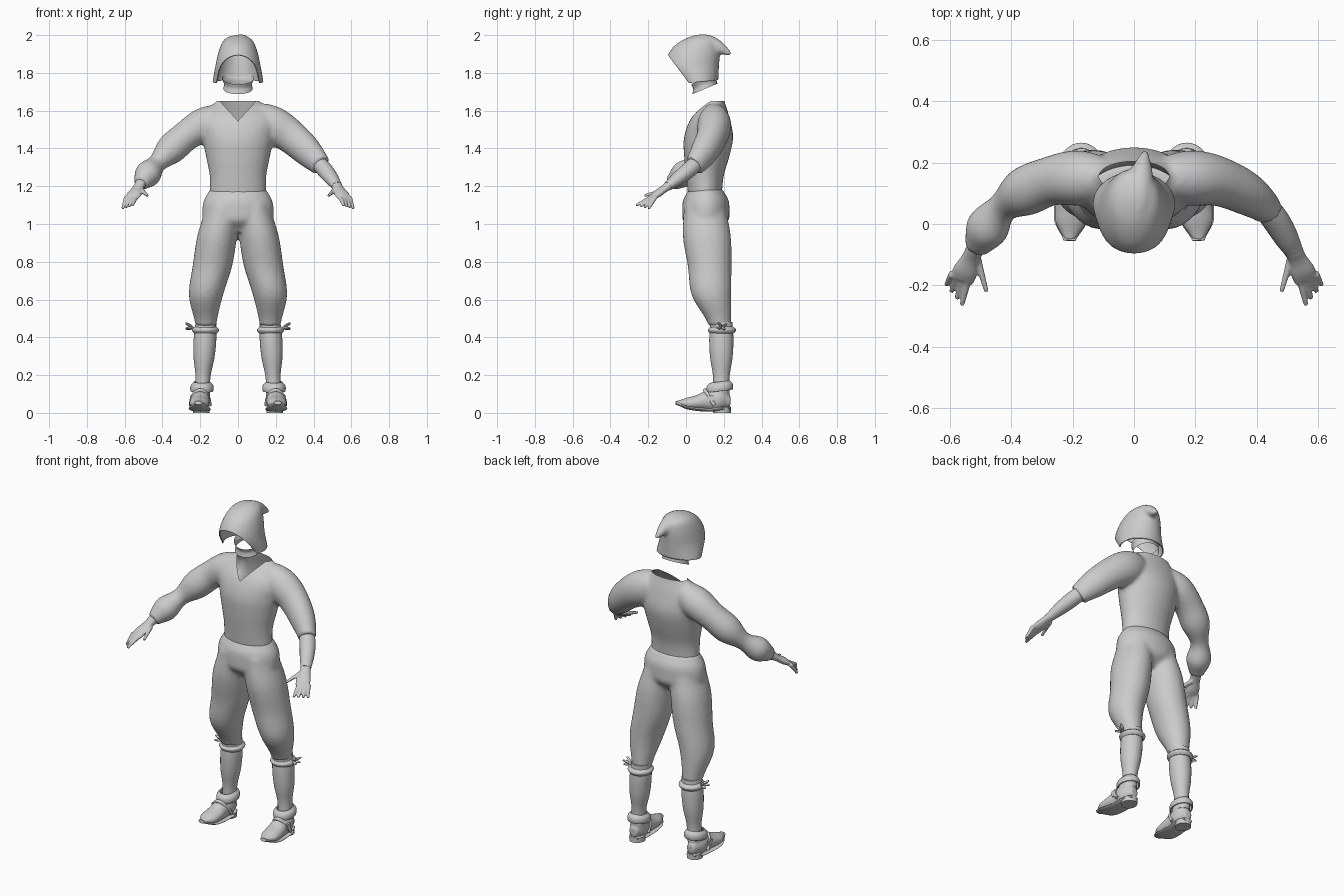
import bpy, bmesh, math
from mathutils import Vector, Matrix

cube = bpy.data.objects.get("Cube")
if cube:
    bpy.data.objects.remove(cube, do_unlink=True)

GREY = (0.6, 0.6, 0.6, 1)
mat = bpy.data.materials.new("plain grey")
mat.use_nodes = True
mat.diffuse_color = GREY
mat.node_tree.nodes["Principled BSDF"].inputs["Base Color"].default_value = GREY


def lerp(start, end):
    """Straight change from start to end, as a function of t in 0..1."""
    return lambda t: start + (end - start) * t


def curve(*keys):
    """Smooth change through evenly spaced numbers or points."""
    last = len(keys) - 1

    def value(t):
        s = min(max(t, 0), 1) * last
        i = min(int(s), last - 1)
        u = s - i
        before, start, end, after = keys[max(i - 1, 0)], keys[i], keys[i + 1], keys[min(i + 2, last)]
        bend = 2 * before - 5 * start + 4 * end - after
        twist = 3 * (start - end) + after - before
        return start + 0.5 * u * (end - before + u * (bend + u * twist))
    return value


def points(*rows):
    return curve(*[Vector(row) for row in rows])


def path(x, y, z):
    return lambda t: Vector((x(t), y(t), z(t)))


def const(value):
    return lambda t: value


def more(profile, extra):
    return lambda t: profile(t) + extra


def section(whole, start, end, side=1):
    """Stretch of a path, optionally reflected to the other side."""
    flip = Matrix.Diagonal((side, 1, 1))
    return lambda t: flip @ whole(start + (end - start) * t)


def tube(bm, spine, width, depth, level=False, tilt=0, caps=True, sides=28, steps=20):
    """Oval rings along a spine, either level (with a tilt to the back) or square to it."""
    rings = []
    for i in range(steps + 1):
        t = i / steps
        u, v = Vector((1, 0, 0)), Vector((0, 1, tilt))
        if not level:
            along = (spine(t + 0.01) - spine(t - 0.01)).normalized()
            u = along.cross(Vector((0, 0, 1))).normalized()
            v = u.cross(along)
        u, v = u * max(width(t), 0.002), v * max(depth(t), 0.002)
        angles = [math.tau * k / sides for k in range(sides)]
        rings.append([bm.verts.new(spine(t) + u * math.cos(a) + v * math.sin(a)) for a in angles])
    for low, high in zip(rings, rings[1:]):
        for k in range(sides):
            bm.faces.new((low[k], low[k - 1], high[k - 1], high[k]))
    if caps:
        bm.faces.new(rings[0])
        bm.faces.new(rings[-1])


def finish(name, bm, mirror=False, thickness=0):
    bmesh.ops.recalc_face_normals(bm, faces=bm.faces)
    mesh = bpy.data.meshes.new(name)
    bm.to_mesh(mesh)
    bm.free()
    ob = bpy.data.objects.new(name, mesh)
    bpy.context.collection.objects.link(ob)
    mesh.materials.append(mat)
    bpy.ops.object.select_all(action='DESELECT')
    ob.select_set(True)
    bpy.context.view_layer.objects.active = ob
    bpy.ops.object.shade_smooth_by_angle(angle=math.radians(50))
    if thickness:
        ob.modifiers.new("Thickness", 'SOLIDIFY').thickness = thickness
    if mirror:
        ob.modifiers.new("Mirror", 'MIRROR')
    return ob


def fuse(bm, voxel):
    """Blend overlapping closed volumes into one skin."""
    ob = finish("blend", bm)
    remesh = ob.modifiers.new("Remesh", 'REMESH')
    remesh.mode, remesh.voxel_size = 'VOXEL', voxel
    ob.modifiers.new("Smooth", 'SMOOTH').iterations = 4
    graph = bpy.context.evaluated_depsgraph_get()
    mesh = bpy.data.meshes.new_from_object(ob.evaluated_get(graph))
    blended = bmesh.new()
    blended.from_mesh(mesh)
    bpy.data.objects.remove(ob, do_unlink=True)
    bpy.data.meshes.remove(mesh)
    return blended


def slice_skin(bm, point, normal, trim=False):
    everything = bm.verts[:] + bm.edges[:] + bm.faces[:]
    bmesh.ops.bisect_plane(bm, geom=everything, plane_co=point, plane_no=normal, clear_outer=trim)


# left arm from shoulder to knuckles; the right one is its reflection
arm = points((.1, .15, 1.57), (.27, .14, 1.47), (.42, .06, 1.33), (.51, -.07, 1.22), (.56, -.18, 1.14))

# shirt: torso, rolled left sleeve, full right sleeve gathered at the wrist
bm = bmesh.new()
tube(bm, path(const(0), curve(.1, .1, .11, .12, .13, .16), lerp(1.15, 1.67)),
     curve(.15, .15, .17, .19, .2, .1), curve(.09, .1, .12, .13, .1, .04), level=True)
rolled = curve(.07, .09, .08, .07, .05)
tube(bm, section(arm, 0, .54), rolled, more(rolled, .01))
gathered = curve(.07, .09, .08, .08, .05, .07, .04)
tube(bm, section(arm, 0, .77, side=-1), gathered, gathered, steps=30)
bm = fuse(bm, .012)

# V neck
bottom, slope, top = 1.545, 1.1, 1.65
for side in (-1, 1):
    slice_skin(bm, (0, 0, bottom), (slope * side, 0, -1))
slice_skin(bm, (0, 0, top), (0, 0, 1), trim=True)
centres = [(f, f.calc_center_median()) for f in bm.faces]
opening = [f for f, c in centres if c.y < .16 and c.z > bottom + slope * abs(c.x)]
bmesh.ops.delete(bm, geom=opening, context='FACES')
finish("shirt", bm)

# breeches: hips and two baggy legs
bm = bmesh.new()
tube(bm, path(const(0), const(.105), lerp(.96, 1.185)),
     curve(.1, .18, .19, .18, .15), curve(.07, .12, .125, .12, .09), level=True)
leg = path(curve(.08, .11, .135, .17, .17), curve(.1, .11, .125, .135, .18), lerp(1.1, .46))
for side in (-1, 1):
    tube(bm, section(leg, 0, 1, side), curve(.09, .105, .105, .09, .055),
         curve(.11, .127, .116, .104, .06), level=True)
finish("breeches", fuse(bm, .012))

# hands: palm, thumb and four fanned fingers
bm = bmesh.new()
tube(bm, section(arm, .75, 1), curve(.03, .03, .04, .04), curve(.03, .02, .02, .014))
digits = [(Vector((.51, -.11, 1.18)), Vector((-.03, -.11, -.03)))]
for i in range(4):
    digits.append((Vector((.54 + .017 * i, .006 * i - .18, 1.143)),
                   Vector((.02, .016 * i - .085, -.045 - .006 * i))))
for root, reach in digits:
    tube(bm, lerp(root, root + reach), lerp(.013, .008), lerp(.013, .008), sides=12, steps=6)
finish("hands", fuse(bm, .005), mirror=True)

# bare left forearm
bm = bmesh.new()
tube(bm, section(arm, .48, .8), curve(.04, .044, .04, .03), curve(.04, .042, .036, .025))
finish("left_forearm", bm)

# stockings
bm = bmesh.new()
calf = curve(.04, .04, .055, .06, .055)
tube(bm, path(lerp(.19, .17), const(.187), lerp(.1, .48)), calf, more(calf, .004), level=True)
finish("stockings", bm, mirror=True)

# garters, each tied in a bow on the outer side
bm = bmesh.new()
band = curve(.06, .07, .07, .055)
tube(bm, path(const(.172), const(.19), lerp(.42, .457)), band, more(band, .003), level=True, steps=8)
knot = Vector((.235, .19, .45))
for k in range(4):
    turn = math.radians(35 + 90 * k)
    end = knot + Vector((.04, .03 * math.cos(turn), .01 + .02 * math.sin(turn)))
    tube(bm, lerp(knot, end), curve(.005, .01, .006), curve(.005, .008, .004), sides=8, steps=4)
finish("garters", bm, mirror=True)

# shoes: upper from heel to toe, and ankle
bm = bmesh.new()
side_shift, stride = lerp(.193, .21), lerp(.235, -.054)
foot = curve(.025, .05, .05, .054, .05, .018)
tube(bm, path(side_shift, stride, curve(.06, .07, .065, .055, .05, .053)),
     foot, curve(.03, .06, .055, .04, .03, .01))
tube(bm, path(const(.192), lerp(.165, .18), lerp(.05, .14)), const(.045), const(.055), level=True)
finish("shoes", fuse(bm, .007), mirror=True)

# soles and heels
bm = bmesh.new()
tube(bm, path(side_shift, stride, curve(.025, .02, .016, .02, .03, .054)), more(foot, .002), const(.01))
tube(bm, path(const(.194), const(.19), lerp(0, .03)), const(.044), const(.047), level=True, steps=1)
finish("soles", bm, mirror=True)

# turned-down shoe collars, higher at the back
bm = bmesh.new()
flare = curve(.044, .058, .062, .06)
tube(bm, path(const(.191), const(.178), lerp(.165, .115)), flare, more(flare, .01),
     level=True, tilt=.12, caps=False)
finish("shoe_collars", bm, mirror=True, thickness=.007)

# instep straps with a buckle on the outer side
bm = bmesh.new()


def strap(t):
    angle = math.pi * t
    return Vector((.2 + .05 * math.cos(angle), .15 - .05 * math.sin(angle), .04 + .08 * math.sin(angle)))


tube(bm, strap, const(.01), const(.01), sides=10)
place = Matrix.Translation(strap(.15)) @ Matrix.Diagonal((.02, .034, .034, 1))
bmesh.ops.create_cube(bm, size=1, matrix=place)
finish("shoe_straps", bm, mirror=True)

# hood with a drooping point, trimmed at the face and the bottom
bm = bmesh.new()
base, height = 1.735, .265
tube(bm, path(const(0), curve(.07, .035, .05, .078, .085), lambda t: base + height * math.sin(t * math.pi / 2)),
     curve(.137, .12, .1, .07, .01), curve(.1, .14, .13, .085, .01), level=True)
point = curve(.05, .054, .036, .01)
tube(bm, points((.01, .02, 1.94), (.02, .13, 1.95), (.036, .236, 1.9)), point, point)
bm = fuse(bm, .009)
slice_skin(bm, (0, -.1, 1.9), (0, -.8, -.6), trim=True)
slice_skin(bm, (0, .1, 1.755), (0, .1, -1), trim=True)
finish("hood", bm, thickness=.006)

# tilted neck band below the hood
bm = bmesh.new()
neck = curve(.078, .074, .084)
tube(bm, path(const(0), const(.1), lerp(1.715, 1.77)), neck, more(neck, -.012),
     level=True, tilt=.42, caps=False, steps=6)
finish("neck_band", bm)
